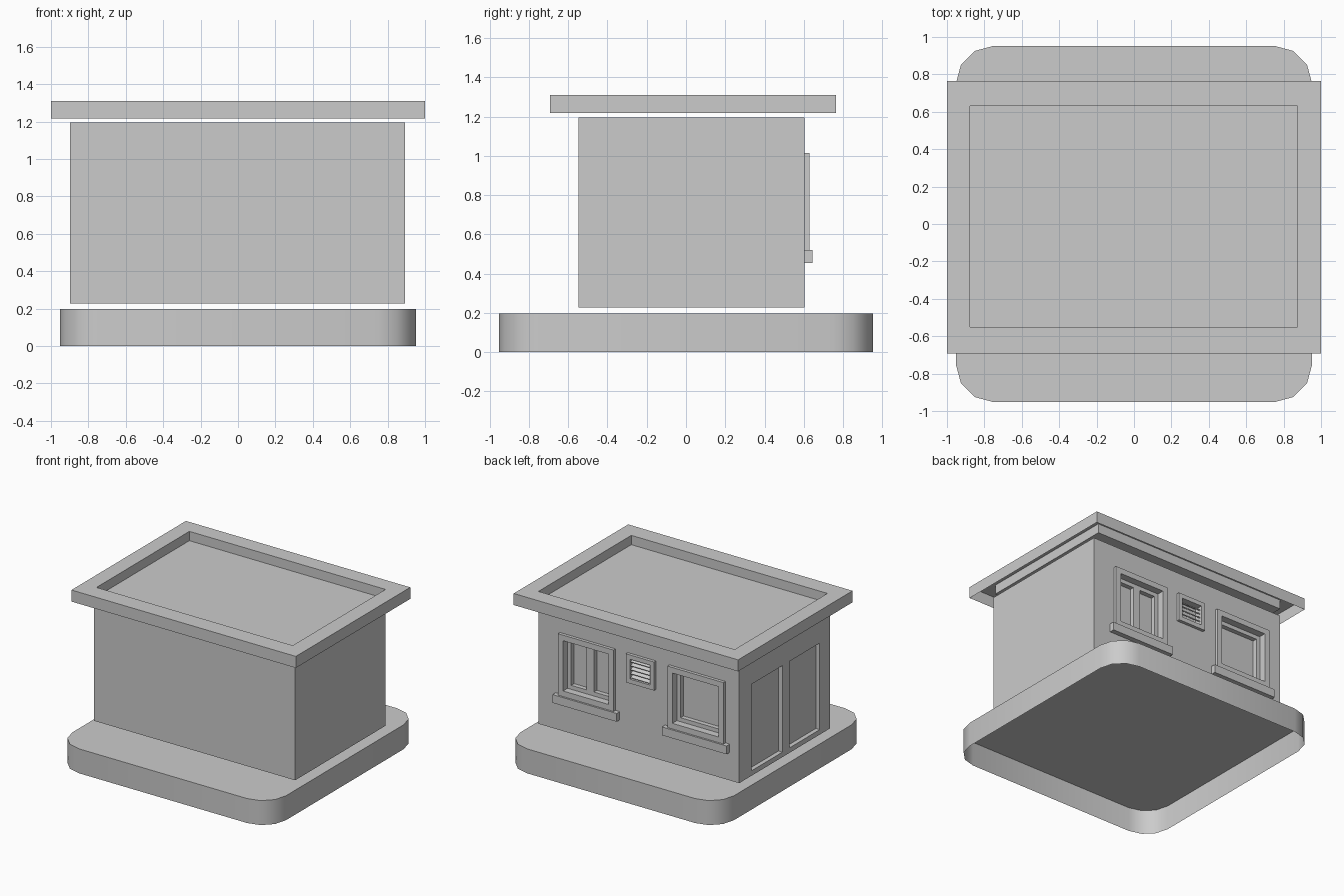
import bpy, bmesh, math
from mathutils import Matrix, Vector

if "Cube" in bpy.data.objects:
    bpy.data.objects.remove(bpy.data.objects["Cube"])


def finish(bm, name):
    bmesh.ops.recalc_face_normals(bm, faces=bm.faces)
    me = bpy.data.meshes.new(name)
    bm.to_mesh(me)
    bm.free()
    ob = bpy.data.objects.new(name, me)
    bpy.context.collection.objects.link(ob)
    return ob


def add_box(bm, x0, x1, y0, y1, z0, z1, tilt=0):
    c = Vector(((x0 + x1) / 2, (y0 + y1) / 2, (z0 + z1) / 2))
    m = (Matrix.Translation(c) @ Matrix.Rotation(tilt, 4, 'X')
         @ Matrix.Diagonal((x1 - x0, y1 - y0, z1 - z0, 1)))
    bmesh.ops.create_cube(bm, size=1, matrix=m)


def skin(name, loops, cap=False):
    """Joins successive closed loops with quads; optionally caps the last."""
    bm = bmesh.new()
    rows = [[bm.verts.new(p) for p in lp] for lp in loops]
    n = len(rows[0])
    for a, b in zip(rows, rows[1:]):
        for i in range(n):
            j = (i + 1) % n
            bm.faces.new((a[i], a[j], b[j], b[i]))
    if cap:
        bm.faces.new(rows[-1])
    return finish(bm, name)


def flat_rect(x0, x1, y0, y1, z):
    return [(x0, y0, z), (x1, y0, z), (x1, y1, z), (x0, y1, z)]


def wall_ring(name, x0, x1, z0, z1, w, back, front):
    """Rectangular frame facing +y."""
    def lp(i, y):
        return [(x0 + i, y, z0 + i), (x1 - i, y, z0 + i),
                (x1 - i, y, z1 - i), (x0 + i, y, z1 - i)]
    return skin(name, [lp(0, back), lp(0, front), lp(w, front), lp(w, back)])


# Rounded plinth, open underneath
H, R = 0.953, 0.205
outline = []
for k in range(4):
    cx = (H - R) * (1 if k in (0, 3) else -1)
    cy = (H - R) * (1 if k < 2 else -1)
    for s in range(4):
        a = math.radians(90 * k + 30 * s)
        outline.append((cx + R * math.cos(a), cy + R * math.sin(a)))
base = skin("base", [[(x, y, z) for x, y in outline] for z in (0, 0.197)], True)
bpy.context.view_layer.objects.active = base
base.select_set(True)
bpy.ops.object.shade_smooth_by_angle(angle=math.radians(40))

# Roof tray with raised rim, open underneath
outer, inner = (-1, 1, -0.692, 0.765), (-0.876, 0.873, -0.55, 0.632)
skin("roof", [flat_rect(*outer, 1.217), flat_rect(*outer, 1.31),
              flat_rect(*inner, 1.31), flat_rect(*inner, 1.235)], True)

# Walls
X0, X1, Y0, Y1, Z0, Z1 = -0.898, 0.893, -0.548, 0.605, 0.228, 1.196
bm = bmesh.new()
add_box(bm, X0, X1, Y0, Y1, Z0, Z1)
walls = finish(bm, "walls")

# Recesses for windows, vent and side doors
windows = [("double_window", 0.205, 0.70, 2), ("single_window", -0.775, -0.275, 1)]
FW, WZ0, WZ1, PANE = 0.045, 0.52, 1.015, 0.535
VX0, VX1, VZ0 = -0.155, 0.095, 0.785
bm = bmesh.new()
for _, a, b, _n in windows:
    add_box(bm, a + FW, b - FW, PANE, 0.8, WZ0 + FW, WZ1 - FW)
add_box(bm, VX0 + 0.035, VX1 - 0.035, 0.56, 0.8, VZ0 + 0.035, WZ1 - 0.035)
for y0, y1 in ((0.055, 0.45), (-0.42, -0.035)):
    add_box(bm, -1.1, X0 + 0.035, y0, y1, 0.268, 0.965)
cutter = finish(bm, "recess_cutter")
cutter.hide_render = True
mod = walls.modifiers.new("recesses", 'BOOLEAN')
mod.object, mod.operation, mod.solver = cutter, 'DIFFERENCE', 'EXACT'
bpy.context.view_layer.objects.active = walls
bpy.ops.object.modifier_apply(modifier=mod.name)
bpy.data.objects.remove(cutter)

# Walls are open at top and bottom
bm = bmesh.new()
bm.from_mesh(walls.data)
caps = [f for f in bm.faces if abs(f.normal.z) > 0.9
        and min(abs(f.calc_center_median().z - z) for z in (Z0, Z1)) < 0.005]
bmesh.ops.delete(bm, geom=caps, context='FACES')
bm.to_mesh(walls.data)
bm.free()

# Windows: outer frame, sashes and sill
for name, a, b, n in windows:
    wall_ring(name + "_frame", a, b, WZ0, WZ1, FW, Y1, 0.63)
    step = (b - a - 2 * FW) / n
    for i in range(n):
        s = a + FW + i * step
        wall_ring(f"{name}_sash_{i + 1}", s, s + step, WZ0 + FW, WZ1 - FW,
                  0.032, PANE, 0.572)
    bm = bmesh.new()
    add_box(bm, a - 0.038, b + 0.038, Y1, 0.645, 0.453, WZ0)
    finish(bm, name + "_sill")

# Louvred vent
wall_ring("vent_frame", VX0, VX1, VZ0, WZ1, 0.035, Y1, 0.63)
bm = bmesh.new()
lo, hi, count = VZ0 + 0.035, WZ1 - 0.035, 5
for i in range(count):
    z = lo + (i + 0.5) * (hi - lo) / count
    add_box(bm, VX0 + 0.035, VX1 - 0.035, 0.572, 0.618, z - 0.004, z + 0.004,
            math.radians(-35))
finish(bm, "vent_slats")
